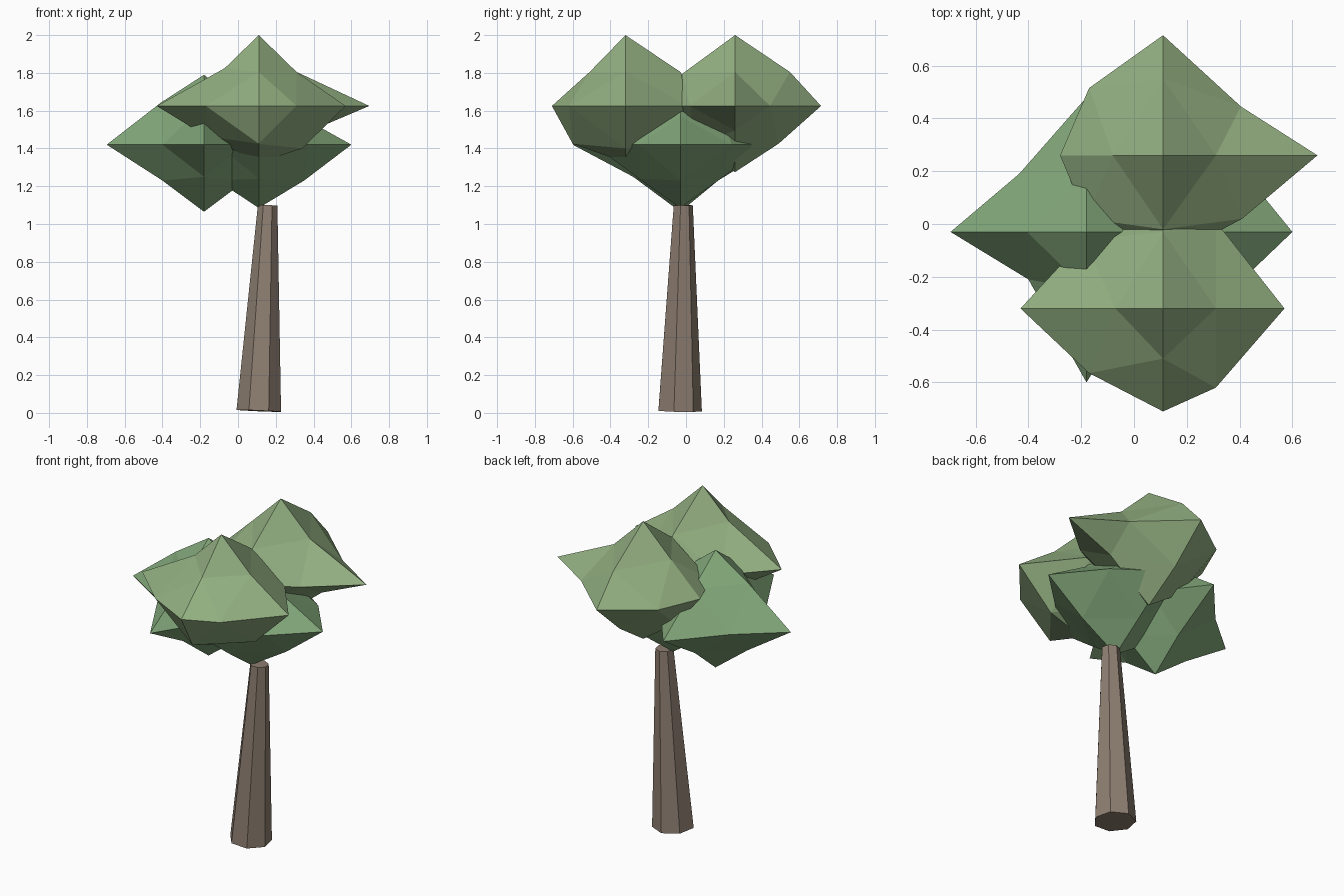
import bpy
from mathutils import Vector

if "Cube" in bpy.data.objects:
    bpy.data.objects.remove(bpy.data.objects["Cube"])


def material(name, rgb):
    m = bpy.data.materials.new(name)
    m.diffuse_color = (*rgb, 1)
    m.use_nodes = True
    m.node_tree.nodes["Principled BSDF"].inputs["Base Color"].default_value = m.diffuse_color
    return m


def add_mesh(name, verts, faces, mat):
    me = bpy.data.meshes.new(name)
    me.from_pydata(verts, [], faces)
    me.materials.append(mat)
    ob = bpy.data.objects.new(name, me)
    bpy.context.collection.objects.link(ob)
    return ob


SIGNS = [(1, 1), (1, -1), (-1, 1), (-1, -1)]


def leaf_clump(name, center, poles, mids, mat):
    """Once-divided octahedron. poles: +x -x +y -y +z -z reach;
    mids: edge points in the xy, xz, yz planes, in SIGNS order."""
    verts, index = [], {}

    def put(key, offset):
        index[key] = len(verts)
        verts.append(Vector(center) + Vector(offset))

    for i, reach in enumerate(poles):
        axis, s = i // 2, 1 - 2 * (i % 2)
        o = [0, 0, 0]
        o[axis] = s * reach
        put(frozenset([(axis, s)]), o)
    it = iter(mids)
    for a, b in [(0, 1), (0, 2), (1, 2)]:
        for sa, sb in SIGNS:
            o = [0, 0, 0]
            pa, pb = next(it)
            o[a], o[b] = sa * pa, sb * pb
            put(frozenset([(a, sa), (b, sb)]), o)

    faces = []
    for sx, sy in SIGNS:
        for sz in (1, -1):
            x, y, z = (0, sx), (1, sy), (2, sz)
            v = lambda *k: index[frozenset(k)]
            tris = [(v(x), v(x, y), v(x, z)), (v(y), v(y, z), v(x, y)),
                    (v(z), v(x, z), v(y, z)), (v(x, y), v(y, z), v(x, z))]
            faces += tris if sx * sy * sz > 0 else [t[::-1] for t in tris]
    return add_mesh(name, verts, faces, mat)


bark = material("bark", (0.27, 0.21, 0.165))
light_leaf = material("light_leaf", (0.29, 0.43, 0.22))
dark_leaf = material("dark_leaf", (0.22, 0.38, 0.19))

# Trunk: leaning, tapered seven-sided column
bpy.ops.mesh.primitive_cone_add(vertices=7, radius1=0.121, radius2=0.053, depth=1.09)
trunk = bpy.context.object
trunk.name = "trunk"
bottom, top = Vector((0.11, -0.037, 0.01)), Vector((0.157, -0.017, 1.10))
lean = top - bottom
trunk.location = (bottom + top) / 2
trunk.rotation_euler = Vector((0, 0, 1)).rotation_difference(lean).to_euler()
trunk.data.materials.append(bark)

# Upper leaf clumps
leaf_clump("upper_back_leaves", (0.11, 0.26, 1.625),
           (.585, .39, .455, .40, .375, .35),
           [(.295, .185), (.3, .24), (.28, .255), (.29, .24),
            (.2, .18), (.28, .13), (.19, .19), (.22, .2),
            (.29, .18), (.23, .2), (.28, .17), (.2, .2)], light_leaf)
leaf_clump("upper_front_leaves", (0.11, -0.32, 1.625),
           (.46, .54, .40, .39, .375, .30),
           [(.2, .33), (.2, .3), (.3, .26), (.28, .245),
            (.2, .18), (.23, .225), (.18, .2), (.28, .16),
            (.29, .18), (.22, .2), (.19, .18), (.28, .2)], light_leaf)

# Lower leaf clumps
leaf_clump("lower_left_leaves", (-0.18, -0.03, 1.42),
           (.42, .515, .51, .57, .37, .355),
           [(.22, .22), (.22, .22), (.255, .22), (.22, .18),
            (.22, .2), (.22, .19), (.225, .225), (.22, .19),
            (.22, .21), (.2, .19), (.22, .21), (.25, .17)], dark_leaf)
leaf_clump("lower_right_leaves", (0.11, -0.03, 1.42),
           (.49, .42, .46, .46, .36, .335),
           [(.27, .27), (.26, .22), (.22, .22), (.22, .22),
            (.22, .15), (.24, .19), (.22, .2), (.22, .19),
            (.22, .2), (.2, .19), (.22, .2), (.22, .18)], dark_leaf)
